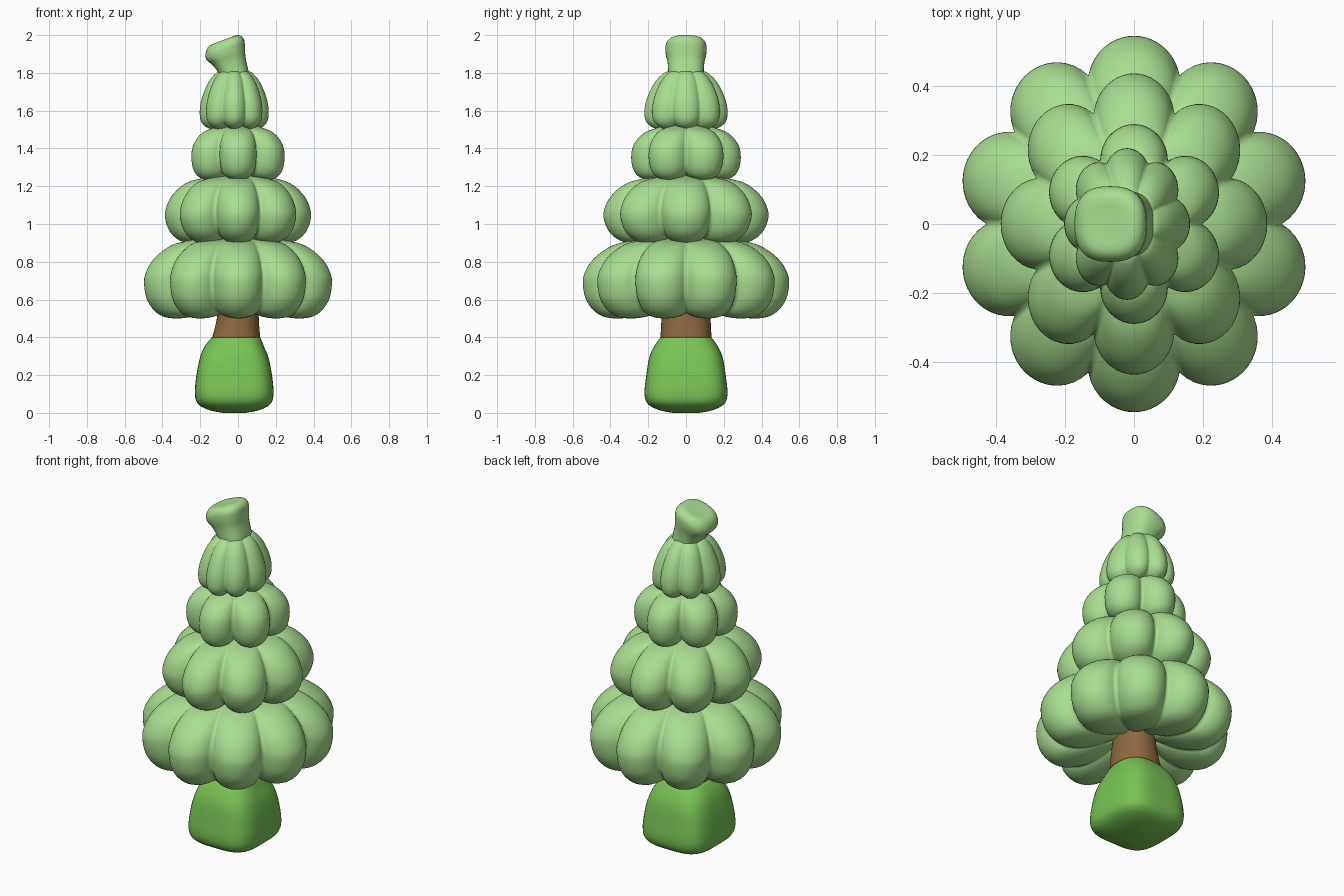
import bpy, bmesh, math
from mathutils import Vector

if "Cube" in bpy.data.objects:
    bpy.data.objects.remove(bpy.data.objects["Cube"])


def material(name, rgb):
    m = bpy.data.materials.new(name)
    m.diffuse_color = (*rgb, 1)
    m.use_nodes = True
    m.node_tree.nodes["Principled BSDF"].inputs["Base Color"].default_value = m.diffuse_color
    return m


LEAF = material("pale leaf green", (0.40, 0.73, 0.28))
POT = material("grass green", (0.19, 0.56, 0.09))
BARK = material("bark brown", (0.27, 0.14, 0.05))


def smooth_path(pts, steps=4):
    """Catmull-Rom curve through a few control points of any dimension."""
    pts = [Vector(p) for p in pts]
    pts = [2 * pts[0] - pts[1]] + pts + [2 * pts[-1] - pts[-2]]
    out = []
    for a, b, c, d in zip(pts, pts[1:], pts[2:], pts[3:]):
        for i in range(steps):
            t = i / steps
            out.append(0.5 * (2 * b + (c - a) * t + (2 * a - 5 * b + 4 * c - d) * t * t
                              + (3 * b - a - 3 * c + d) * t ** 3))
    return out + [pts[-2]]


def loft(name, rings, mat):
    """Skin a list of equal-length rings and close both ends."""
    bm = bmesh.new()
    rows = [[bm.verts.new(p) for p in ring] for ring in rings]
    n = len(rows[0])
    for lo, hi in zip(rows, rows[1:]):
        for i in range(n):
            j = (i + 1) % n
            bm.faces.new((lo[i], lo[j], hi[j], hi[i]))
    for row in (rows[0], rows[-1]):
        centre = bm.verts.new(sum((v.co for v in row), Vector()) / n)
        for i in range(n):
            bm.faces.new((row[i], row[(i + 1) % n], centre))
    bmesh.ops.recalc_face_normals(bm, faces=bm.faces)
    for f in bm.faces:
        f.smooth = True
    me = bpy.data.meshes.new(name)
    bm.to_mesh(me)
    bm.free()
    me.materials.append(mat)
    ob = bpy.data.objects.new(name, me)
    bpy.context.collection.objects.link(ob)
    return ob


def superellipse(a, p):
    """Rounded-square radius at angle a (p = 2 is a circle)."""
    return (abs(math.cos(a)) ** p + abs(math.sin(a)) ** p) ** (-1 / p)


def foliage_tier(name, lobes, profile, sx, cx=0.0, fullness=1.15):
    """Ring of puffy lobes: a side profile scalloped around the trunk."""
    seg = 18
    k = math.sin(math.pi / lobes) * fullness
    prof = smooth_path(profile)
    top = max(p[1] for p in prof)
    rings = []
    for r, z in prof:
        ring = []
        for i in range(lobes * seg):
            phi = ((i % seg) / seg - 0.5) * 2 * math.pi / lobes
            a = math.pi / 2 + (i // seg) * 2 * math.pi / lobes + phi
            f = (math.cos(phi) + math.sqrt(max(k * k - math.sin(phi) ** 2, 0))) / (1 + k)
            zz = top - (top - z) * (0.6 + 0.4 * f)
            ring.append((cx + r * f * math.cos(a) * sx, r * f * math.sin(a), zz))
        rings.append(ring)
    return loft(name, rings, LEAF)


# Foliage tiers, bottom to top: (radius, height) from the neck to the underside
foliage_tier("foliage_bottom", 10, [
    (0.10, 0.94), (0.24, 0.92), (0.38, 0.89), (0.485, 0.82), (0.535, 0.745), (0.546, 0.68),
    (0.525, 0.59), (0.46, 0.52), (0.37, 0.50), (0.25, 0.515), (0.11, 0.57)], 0.945)
foliage_tier("foliage_lower_middle", 8, [
    (0.08, 1.26), (0.20, 1.245), (0.315, 1.215), (0.395, 1.15), (0.432, 1.08), (0.434, 1.02),
    (0.40, 0.95), (0.33, 0.905), (0.22, 0.89), (0.10, 0.89)], 0.885)
foliage_tier("foliage_upper_middle", 6, [
    (0.07, 1.53), (0.15, 1.51), (0.225, 1.48), (0.277, 1.42), (0.29, 1.35),
    (0.275, 1.28), (0.23, 1.24), (0.14, 1.23), (0.08, 1.23)], 0.93)
foliage_tier("foliage_top", 8, [
    (0.08, 1.81), (0.115, 1.80), (0.165, 1.75), (0.205, 1.67), (0.22, 1.60),
    (0.21, 1.54), (0.16, 1.505), (0.08, 1.50)], 0.83, -0.02, 1.5)

# Leaning tip: rings of (x, z, x radius, y radius, tilt)
rings = []
for x, z, rx, ry, tilt in smooth_path([
        (-0.02, 1.74, 0.085, 0.10, 0.0), (-0.022, 1.80, 0.078, 0.094, 0.15),
        (-0.045, 1.86, 0.088, 0.098, 0.27), (-0.065, 1.905, 0.108, 0.108, 0.33),
        (-0.071, 1.945, 0.107, 0.107, 0.36), (-0.077, 1.972, 0.08, 0.082, 0.36),
        (-0.080, 1.972, 0.03, 0.03, 0.36)]):
    ring = []
    for i in range(40):
        a = i * math.tau / 40
        s = superellipse(a, 2.6)
        u = rx * s * math.cos(a)
        ring.append((x + u * math.cos(tilt), ry * s * math.sin(a), z + u * math.sin(tilt)))
    rings.append(ring)
loft("leaning_tip", rings, LEAF)


def base_part(name, sections, mat):
    """Rounded-square loft: sections are (x offset, z, x radius, y radius, squareness)."""
    rings = []
    for cx, z, rx, ry, p in smooth_path(sections):
        ring = []
        for i in range(64):
            a = i * math.tau / 64
            s = superellipse(a, p)
            ring.append((cx + rx * s * math.cos(a), ry * s * math.sin(a), z))
        rings.append(ring)
    return loft(name, rings, mat)


# Flared green base
base_part("green_base", [
    (-0.02, 0.00, 0.06, 0.07, 3), (-0.02, 0.014, 0.13, 0.14, 3.3), (-0.02, 0.045, 0.19, 0.20, 3.6),
    (-0.02, 0.10, 0.208, 0.22, 3.7), (-0.02, 0.20, 0.20, 0.21, 3.7), (-0.02, 0.29, 0.182, 0.195, 3.4),
    (-0.02, 0.35, 0.158, 0.17, 3), (-0.01, 0.40, 0.128, 0.135, 2.5)], POT)

# Trunk
base_part("trunk", [
    (-0.01, 0.395, 0.128, 0.136, 2.5), (-0.005, 0.45, 0.118, 0.132, 2.3),
    (0.0, 0.53, 0.108, 0.127, 2.2), (0.0, 0.75, 0.09, 0.10, 2)], BARK)
